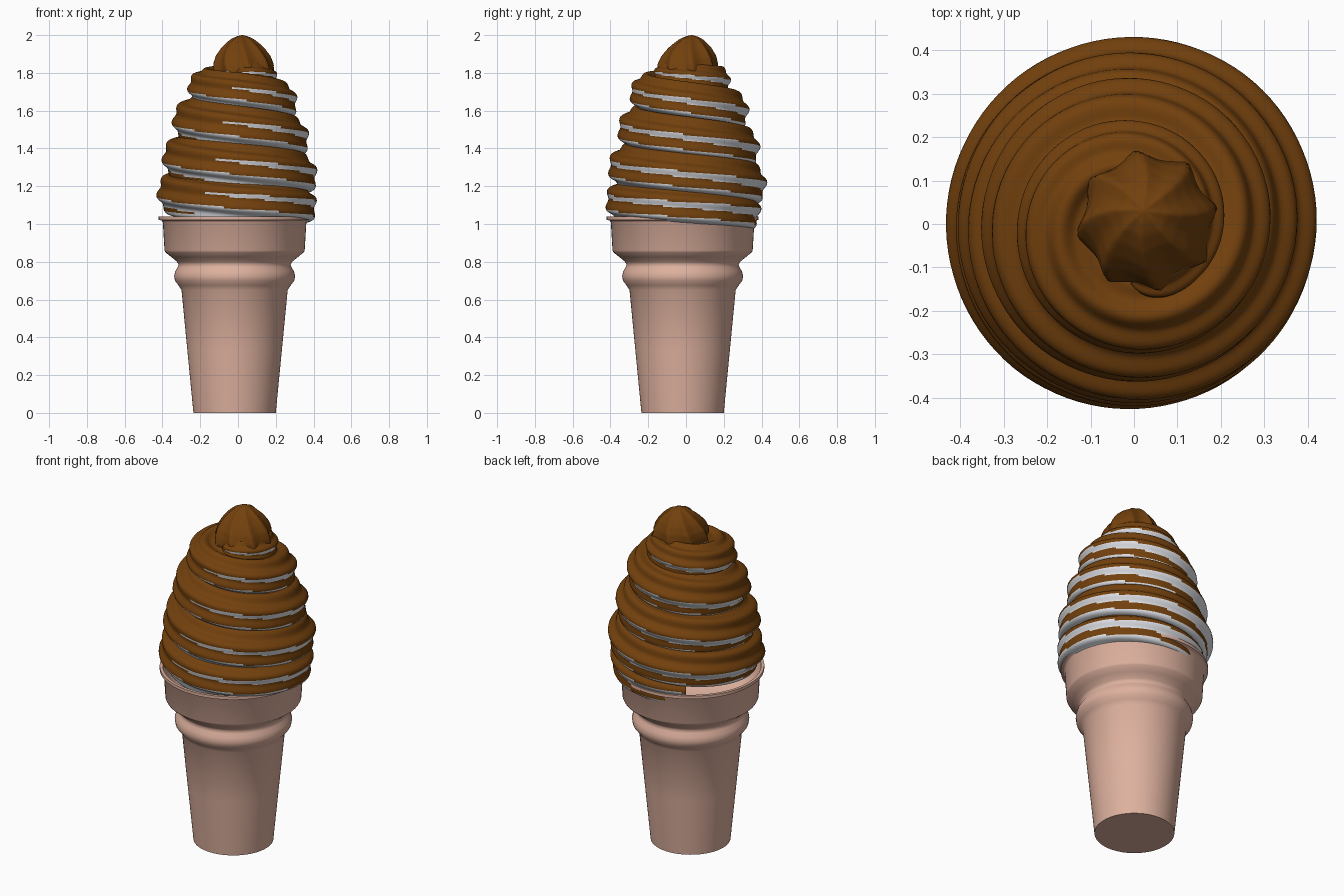
import bpy, bmesh, math

if "Cube" in bpy.data.objects:
    bpy.data.objects.remove(bpy.data.objects["Cube"])


def material(name, rgb):
    m = bpy.data.materials.new(name)
    m.diffuse_color = (*rgb, 1)
    m.use_nodes = True
    m.node_tree.nodes["Principled BSDF"].inputs["Base Color"].default_value = m.diffuse_color
    return m


WAFER = material("wafer_tan", (0.73, 0.44, 0.345))
CREAM = material("cream_white", (0.80, 0.82, 0.87))
SAUCE = material("chocolate_brown", (0.17, 0.052, 0.004))


def skin(name, rings, mats, angle, rule=None):
    """Join equal rings of points into a capped surface; rule(normal) picks the colour."""
    bm = bmesh.new()
    vs = [[bm.verts.new(p) for p in ring] for ring in rings]
    n = len(vs[0])
    for a, b in zip(vs, vs[1:]):
        for i in range(n):
            j = (i + 1) % n
            bm.faces.new((a[i], a[j], b[j], b[i]))
    bm.faces.new(vs[0])
    bm.faces.new(vs[-1])
    bmesh.ops.recalc_face_normals(bm, faces=bm.faces)
    bm.normal_update()
    if rule:
        for f in bm.faces:
            f.material_index = rule(f.normal)
    me = bpy.data.meshes.new(name)
    bm.to_mesh(me)
    bm.free()
    for m in mats:
        me.materials.append(m)
    ob = bpy.data.objects.new(name, me)
    bpy.context.collection.objects.link(ob)
    bpy.context.view_layer.objects.active = ob
    ob.select_set(True)
    bpy.ops.object.shade_smooth_by_angle(angle=math.radians(angle))
    ob.select_set(False)
    return ob


def interp(table, x):
    """Linear interpolation through (x, value) pairs."""
    for (x0, y0), (x1, y1) in zip(table, table[1:]):
        if x <= x1:
            t = max(0, (x - x0) / (x1 - x0))
            return y0 + (y1 - y0) * t
    return table[-1][1]


def circle(r, z, cx, cy, n=96):
    return [(cx + r * math.cos(i * math.tau / n), cy + r * math.sin(i * math.tau / n), z)
            for i in range(n)]


# Sauce covers everything except the undersides of the rolls
def dipped(normal):
    return 1 if normal.z < -0.24 else 0


# Wafer cup: outside wall, bead, flared collar, lip, then the inside down to a floor
PROFILE = [(0.218, 0), (0.25, 0.33), (0.281, 0.65), (0.297, 0.675), (0.316, 0.70), (0.32, 0.725),
           (0.314, 0.75), (0.302, 0.77), (0.297, 0.785), (0.305, 0.80), (0.335, 0.825),
           (0.366, 0.85), (0.371, 0.86), (0.38, 1.01), (0.386, 1.018), (0.402, 1.022), (0.402, 1.04),
           (0.385, 1.04), (0.36, 0.90), (0.29, 0.82)]
skin("wafer_cup", [circle(r, z, -0.018, -0.018) for r, z in PROFILE], [WAFER], 65)

# Soft swirl: lobed tube wound upward, narrowing with height
HEIGHT = [(0, 1.06), (0.6, 1.12), (1.6, 1.30), (2.6, 1.50), (3.6, 1.69), (4.1, 1.755), (4.6, 1.79)]
OUTER = [(0, 0.385), (0.3, 0.415), (0.7, 0.43), (1.2, 0.425), (1.6, 0.412), (2.1, 0.39), (2.6, 0.362),
         (3.1, 0.332), (3.6, 0.297), (3.85, 0.265), (4.1, 0.235), (4.6, 0.18)]
TUBE = [(0, 0.125), (3.0, 0.122), (3.6, 0.108), (4.1, 0.088), (4.6, 0.065)]
TURNS, PER_TURN, SIDES = 4.62, 96, 80
rings = []
steps = int(TURNS * PER_TURN)
for s in range(steps + 1):
    t = s / PER_TURN
    z = interp(HEIGHT, t)
    a = math.radians(125) - math.tau * t
    end = min(1, (steps - s) / 10)                     # rounded closing end
    k = max(0.05, math.sqrt(1 - (1 - end) ** 2))
    tube = interp(TUBE, t)
    path = interp(OUTER, t) - tube * 1.04
    ring = []
    for i in range(SIDES):
        p = i * math.tau / SIDES
        r = tube * k * (1 + 0.08 * math.cos(8 * (p - 0.8 * t)))
        d = path + r * math.cos(p)
        ring.append((d * math.cos(a), d * math.sin(a), z + r * math.sin(p)))
    rings.append(ring)
skin("soft_swirl", rings, [SAUCE, CREAM], 60, dipped)

# Star-shaped peak on top, slightly twisted
PEAK = [(1.70, 0.07), (1.75, 0.115), (1.785, 0.14), (1.81, 0.15), (1.84, 0.149), (1.88, 0.138),
        (1.92, 0.114), (1.955, 0.084), (1.98, 0.054), (1.994, 0.026), (2.0, 0.004)]
rings = []
for s in range(41):
    u = s / 40
    z = 1.70 + 0.30 * (1 - (1 - u) ** 1.6)
    base = interp(PEAK, z)
    lean = (z - 1.70) / 0.30
    ring = []
    for i in range(96):
        p = i * math.tau / 96
        star = abs(math.cos(4 * (p + 0.5 * lean)))     # eight soft ridges
        r = base * (1.10 - 0.15 * star)
        ring.append((0.036 - 0.014 * lean + r * math.cos(p), -0.01 + 0.04 * lean + r * math.sin(p), z))
    rings.append(ring)
skin("swirl_peak", rings, [SAUCE, CREAM], 60, dipped)
